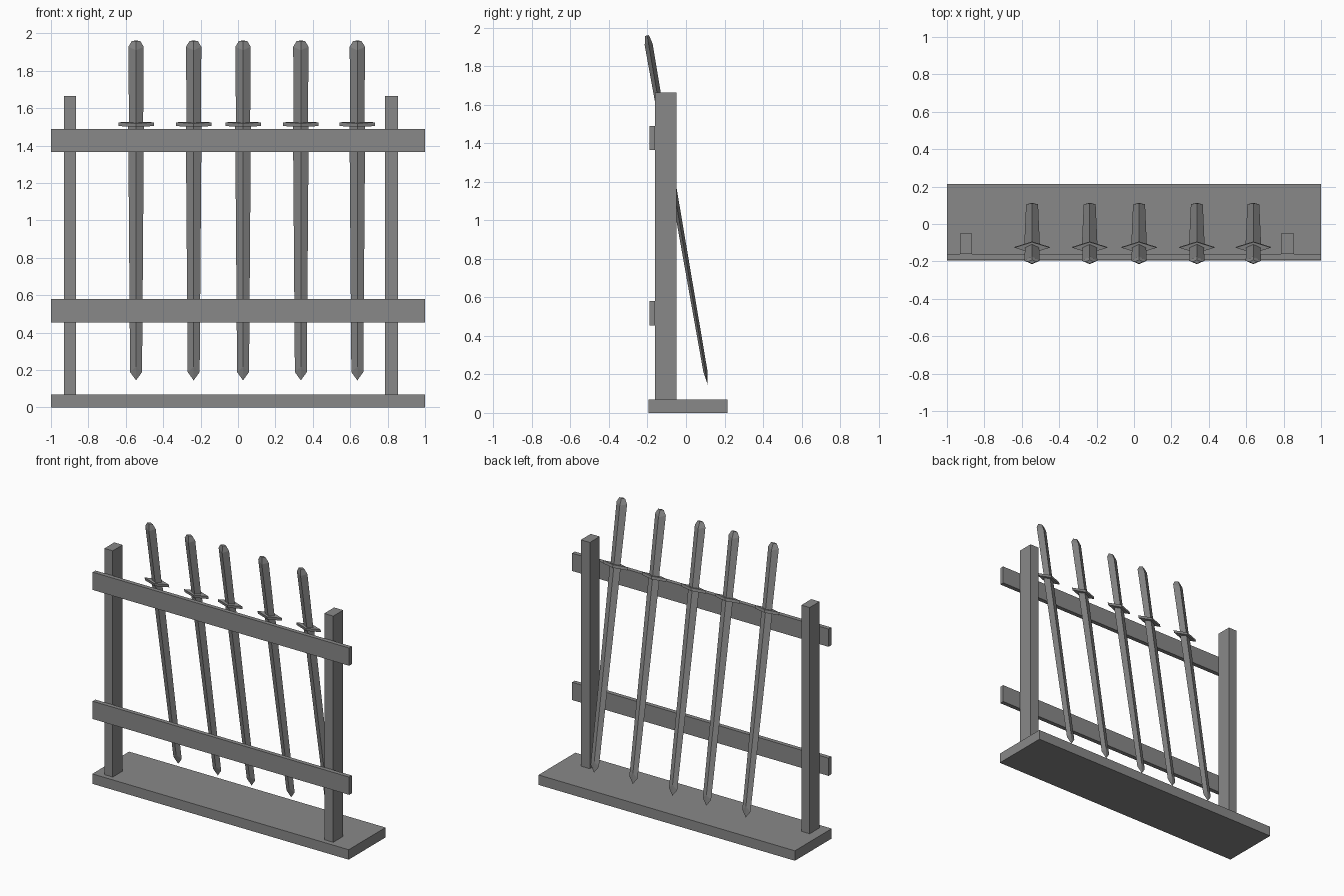
import bpy
import bmesh
from math import atan2
from mathutils import Matrix, Vector

cube = bpy.data.objects.get("Cube")
if cube:
    bpy.data.objects.remove(cube, do_unlink=True)

grey = bpy.data.materials.new("plain grey")
grey.use_nodes = True
colour = (0.25, 0.25, 0.25, 1)
grey.diffuse_color = colour
grey.node_tree.nodes["Principled BSDF"].inputs["Base Color"].default_value = colour


def add_object(name, bm, matrix=Matrix()):
    bmesh.ops.recalc_face_normals(bm, faces=bm.faces)
    mesh = bpy.data.meshes.new(name)
    bm.to_mesh(mesh)
    bm.free()
    mesh.materials.append(grey)
    obj = bpy.data.objects.new(name, mesh)
    obj.matrix_world = matrix
    bpy.context.collection.objects.link(obj)


def box(name, x, y, z):
    """Box from (low, high) ranges on each axis."""
    bm = bmesh.new()
    bmesh.ops.create_cube(bm, size=1)
    for v in bm.verts:
        v.co = [r[0] + (c + 0.5) * (r[1] - r[0]) for r, c in zip((x, y, z), v.co)]
    add_object(name, bm)


def diamond_loft(name, rings, matrix):
    """Loft diamond rings: half width, half depth, edge height, ridge height."""
    bm = bmesh.new()
    loops = []
    for w, d, edge, ridge in rings:
        points = ((w, 0, edge), (0, d, ridge), (-w, 0, edge), (0, -d, ridge))
        loops.append([bm.verts.new(p) for p in points])
    for low, high in zip(loops, loops[1:]):
        for i in range(4):
            j = (i + 1) % 4
            bm.faces.new((low[i], low[j], high[j], high[i]))
    bm.faces.new(loops[0])
    bm.faces.new(loops[-1])
    bmesh.ops.remove_doubles(bm, verts=bm.verts, dist=0.0005)
    add_object(name, bm, matrix)


# Rack
box("base", (-1, 1), (-0.195, 0.215), (0, 0.07))
box("right_post", (-0.93, -0.865), (-0.16, -0.05), (0.07, 1.665))
box("left_post", (0.785, 0.855), (-0.16, -0.05), (0.07, 1.665))
box("lower_rail", (-1, 1), (-0.19, -0.16), (0.455, 0.58))
box("upper_rail", (-1, 1), (-0.19, -0.16), (1.365, 1.49))

# Sword sections, measured upwards from the blade tip
BLADE = [(0, 0, 0, 0), (0.032, 0.011, 0.045, 0.075), (0.042, 0.017, 1.38, 1.38)]
GUARD = [(0.095, 0.03, 1.38, 1.38), (0.095, 0.03, 1.4, 1.4)]
HANDLE = [(0.038, 0.018, 1.4, 1.4), (0.041, 0.021, 1.81, 1.795),
          (0.022, 0.01, 1.842, 1.842)]

# Leaning swords
tilt = Matrix.Rotation(atan2(0.315, 1.815), 4, "X")
for number, x in enumerate((-0.545, -0.237, 0.027, 0.336, 0.638), 1):
    place = Matrix.Translation(Vector((x, 0.113, 0.145))) @ tilt
    diamond_loft(f"sword_blade_{number}", BLADE, place)
    diamond_loft(f"sword_guard_{number}", GUARD, place)
    diamond_loft(f"sword_handle_{number}", HANDLE, place)
